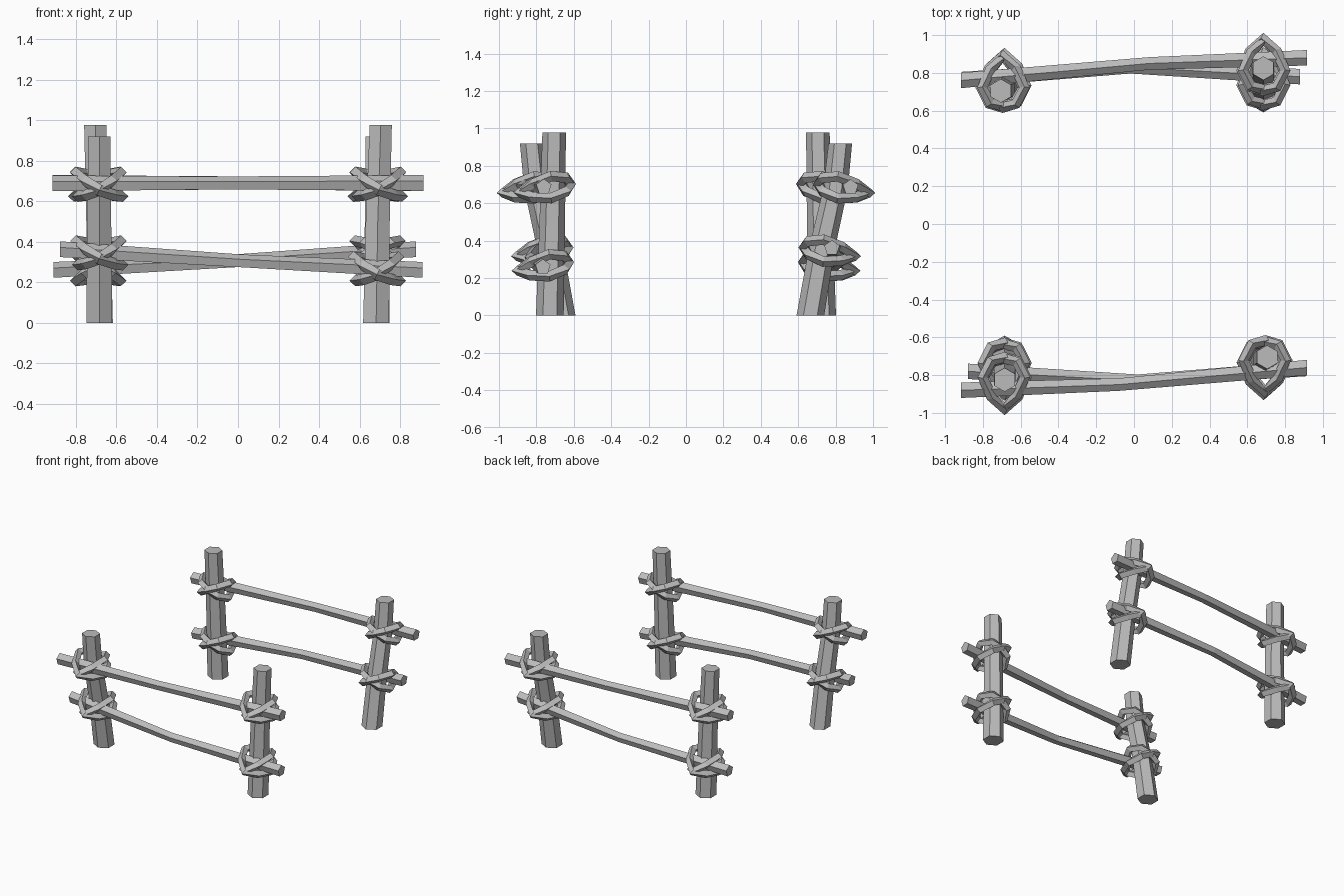
import bpy, bmesh, math
from mathutils import Vector, Matrix

cube = bpy.data.objects.get("Cube")
if cube:
    bpy.data.objects.remove(cube)

GREY = (0.5, 0.5, 0.5, 1)
wood = bpy.data.materials.new("plain grey")
wood.use_nodes = True
wood.diffuse_color = GREY
wood.node_tree.nodes["Principled BSDF"].inputs["Base Color"].default_value = GREY


def sweep(name, path, radii, sides, turn, frame, spin, closed=False):
    """Join polygon cross-sections along a path; frame(i) gives the two section axes."""
    bm = bmesh.new()
    rings = []
    for i, (p, r) in enumerate(zip(path, radii)):
        u, v = frame(i)
        angles = [turn + math.tau * k / sides for k in range(sides)]
        rings.append([bm.verts.new(p + r * (math.cos(a) * u + math.sin(a) * v)) for a in angles])
    pairs = list(zip(rings, rings[1:]))
    if closed:
        pairs.append((rings[-1], rings[0]))
    else:
        bm.faces.new(rings[0])
        bm.faces.new(rings[-1])
    for a, b in pairs:
        for k in range(sides):
            n = (k + 1) % sides
            bm.faces.new((a[k], a[n], b[n], b[k]))
    bmesh.ops.recalc_face_normals(bm, faces=bm.faces)
    bm.transform(Matrix.Rotation(spin, 4, "Z"))
    mesh = bpy.data.meshes.new(name)
    bm.to_mesh(mesh)
    bm.free()
    mesh.materials.append(wood)
    ob = bpy.data.objects.new(name, mesh)
    bpy.context.collection.objects.link(ob)


X, Y, Z = Vector((1, 0, 0)), Vector((0, 1, 0)), Vector((0, 0, 1))

# Leaning and upright posts of one fence panel
POSTS = {
    "leaning_post": [(-0.685, -0.665, 0), (-0.685, -0.725, 0.35), (-0.685, -0.80, 0.68), (-0.685, -0.825, 0.92)],
    "upright_post": [(0.682, -0.728, 0), (0.69, -0.715, 0.5), (0.705, -0.705, 0.977)],
}
# Upper and lower rails of one fence panel
RAILS = {
    "upper_rail": [(-0.915, -0.88, 0.685), (-0.08, -0.85, 0.688), (0.915, -0.76, 0.687)],
    "lower_rail": [(-0.88, -0.78, 0.36), (0.02, -0.83, 0.303), (0.91, -0.765, 0.258)],
}


def along(path, axis, value):
    """Point of a path where the given coordinate has the given value."""
    for a, b in zip(path, path[1:]):
        if a[axis] <= value <= b[axis]:
            return Vector(a).lerp(Vector(b), (value - a[axis]) / (b[axis] - a[axis]))


# Outline of a lashing seen from above: pointed over the rail, round behind the post
LOOP = [(0, -0.17), (0.065, -0.105), (0.107, -0.01), (0.065, 0.07),
        (0, 0.088), (-0.065, 0.07), (-0.107, -0.01), (-0.065, -0.105)]


def lashing(name, centre, tilt, spin):
    grow = 1.0 if tilt > 0 else 1.08
    path = [centre + Vector((x * grow, y * grow, tilt * x + 0.18 * y)) for x, y in LOOP]
    count = len(path)

    def frame(i):
        tangent = (path[(i + 1) % count] - path[i - 1]).normalized()
        out = tangent.cross(Z).normalized()
        return out, out.cross(tangent)

    sweep(name, path, [0.028] * count, 4, 0, frame, spin, closed=True)


# Two matching panels, facing away from each other
for side, spin in (("front", 0), ("back", math.pi)):
    for name, pts in POSTS.items():
        path = [Vector(p) for p in pts]
        radii = [0.074 - 0.011 * p.z / path[-1].z for p in path]
        sweep(f"{side}_{name}", path, radii, 6, math.pi / 2, lambda i: (X, Y), spin)
    for name, pts in RAILS.items():
        path = [Vector(p) for p in pts]
        sweep(f"{side}_{name}", path, [0.043, 0.035, 0.043], 5, math.pi / 2, lambda i: (Y, Z), spin)
        # Crossed lashings where the rail meets each post
        for post, foot in POSTS.items():
            rail_point = along(pts, 0, foot[1][0])
            centre = along(foot, 2, rail_point.z)
            for label, tilt in (("rising", 0.55), ("falling", -0.55)):
                lashing(f"{side}_{name}_{post}_{label}_lashing", centre, tilt, spin)
